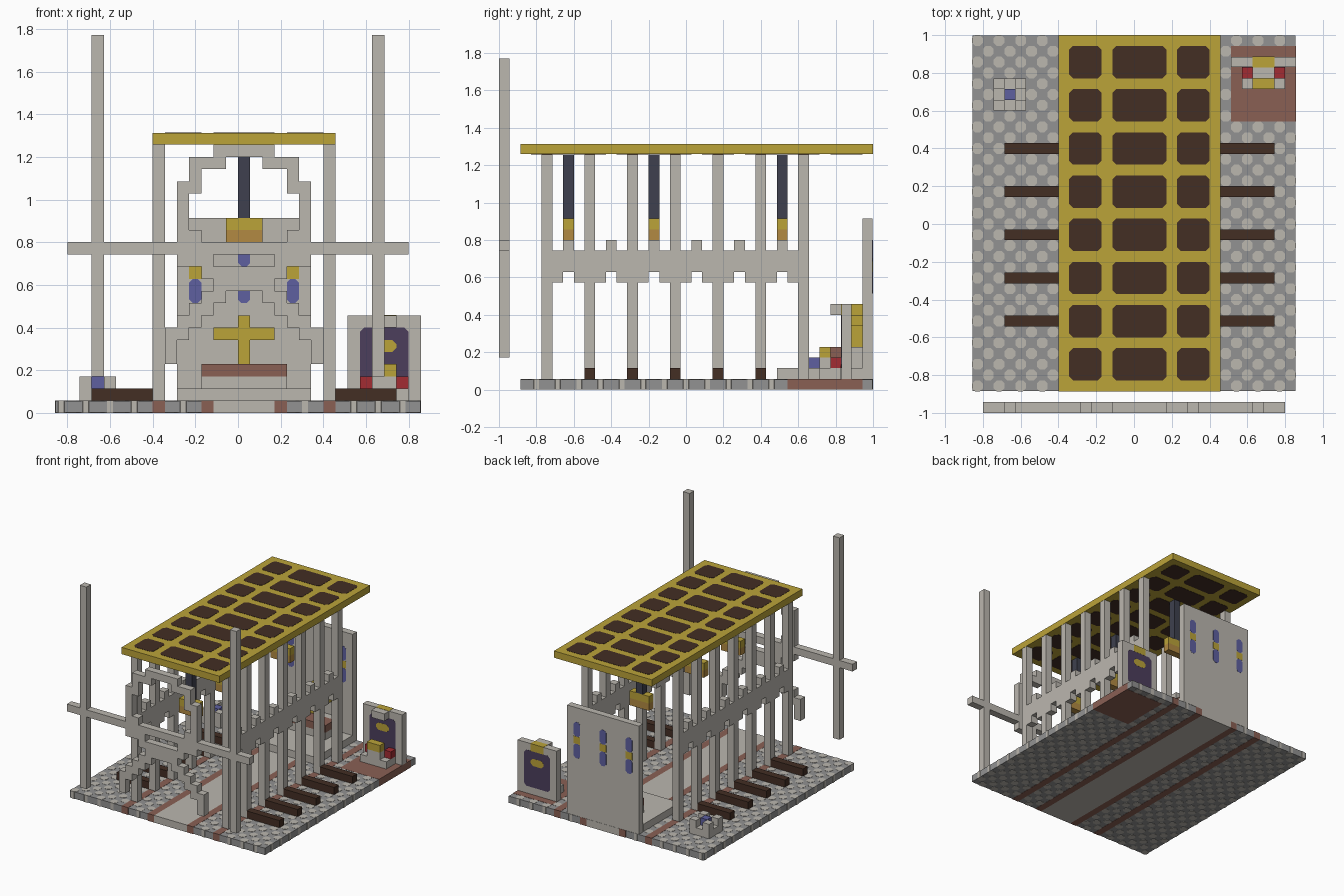
import bpy, bmesh
from mathutils import Vector

if "Cube" in bpy.data.objects:
    bpy.data.objects.remove(bpy.data.objects["Cube"], do_unlink=True)

V = 2 / 35                       # size of one building block
ORIGIN = Vector((-15, -17.5, 0))  # block (0,0,0) corner relative to the centre


def material(name, *rgb):
    lin = [((c / 255 + 0.055) / 1.055) ** 2.4 for c in rgb] + [1]
    m = bpy.data.materials.new(name)
    m.use_nodes = True
    m.diffuse_color = lin
    m.node_tree.nodes["Principled BSDF"].inputs["Base Color"].default_value = lin
    return m


STONE = material("pale_stone", 187, 183, 175)
PAVING = material("grey_paving", 146, 146, 146)
GOLD = material("gold", 187, 163, 57)
WOOD = material("dark_wood", 67, 46, 36)
CLAY = material("red_brown", 138, 96, 84)
GLASS = material("blue_glass", 94, 96, 160)
PURPLE = material("purple_cloth", 76, 62, 92)
RED = material("red_cloth", 162, 44, 50)
AMBER = material("amber", 178, 138, 66)
IRON = material("dark_iron", 62, 64, 78)


def part(name, mat, blocks, cut=0, axis=2):
    """One object from boxes (x0,x1,y0,y1,z0,z1) in block units;
    cut chamfers the edges running along the axis."""
    bm = bmesh.new()
    for x0, x1, y0, y1, z0, z1 in blocks:
        lo, hi = Vector((x0, y0, z0)), Vector((x1, y1, z1))
        verts = bmesh.ops.create_cube(bm, size=1)["verts"]
        for v in verts:
            v.co = (ORIGIN + (lo + hi) / 2 + v.co * (hi - lo)) * V
        if cut:
            edges = {e for v in verts for e in v.link_edges}
            along = [e for e in edges
                     if abs((e.verts[0].co - e.verts[1].co).normalized()[axis]) > 0.9]
            bmesh.ops.bevel(bm, geom=along, offset=cut * V, segments=1, affect='EDGES')
    mesh = bpy.data.meshes.new(name)
    bm.to_mesh(mesh)
    bm.free()
    mesh.materials.append(mat)
    obj = bpy.data.objects.new(name, mesh)
    bpy.context.collection.objects.link(obj)
    return obj


def cell(x, y, z, w=1, d=1, h=1):
    return (x, x + w, y, y + d, z, z + h)


E = 0.03  # tiny offset that keeps inlaid colours above their base

# Floor: paving slab with pale checks, clay strips and a pale aisle
STRIPS = (8, 12, 18, 22)
part("floor_slab", PAVING, [(E, 30 - E, 2 + E, 35 - E, E, 1 - E)])
part("floor_strips", CLAY, [(i, i + 1, 2, 35, 0, 1) for i in STRIPS])
part("floor_aisle", STONE, [(13, 18, 2, 35, 0, 1)])
part("chapel_floor", CLAY, [(24, 30, 27, 34, 0, 1)])


def is_paved(i, j):
    chapel = i >= 24 and 27 <= j < 34
    return not (i in STRIPS or 13 <= i < 18 or chapel)


part("floor_checks", STONE, [cell(i, j, 0) for i in range(30) for j in range(2, 35)
                             if (i + j) % 2 == 0 and is_paved(i, j)], cut=0.27)

# Roof with dark panels
part("roof", GOLD, [(8, 23, 2, 35, 22 + E, 23 - E)])
part("roof_panels", WOOD, [(a, b, j, j + 3, 22, 23)
                           for a, b in ((9, 12), (13, 18), (19, 22))
                           for j in range(3, 34, 4)], cut=0.35)

# Colonnades, pierced walls between the columns, and benches
for side, i, bench in (("right", 8, 3), ("left", 22, 23)):
    part(side + "_columns", STONE, [cell(i, j, 1, h=21) for j in range(4, 29, 4)])
    wall = []
    for j in range(4, 28, 4):
        wall += [cell(i, j + 1, 11, d=3, h=2), cell(i, j + 1, 10),
                 cell(i, j + 3, 10), cell(i, j + 2, 13)]
    part(side + "_arcade_wall", STONE, wall)
    part(side + "_benches", WOOD, [cell(bench, j, 1, w=5) for j in range(8, 25, 4)])

# Hanging lamps
LAMPS = (6, 14, 26)
part("lamp_rods", IRON, [cell(15, j, 16, h=6) for j in LAMPS])
part("lamp_tops", GOLD, [cell(14, j, 15, w=3) for j in LAMPS])
part("lamp_bowls", AMBER, [cell(14, j, 14, w=3) for j in LAMPS])

# Back wall with three windows
part("back_wall", STONE, [(10, 21, 34 + E, 35 - E, 1, 16)])
WINDOWS = (11, 15, 19)
part("window_glass", GLASS, [cell(i, 34, k, h=2) for i in WINDOWS for k in (9, 12)],
     cut=0.3, axis=1)
part("window_bands", GOLD, [cell(i, 34, 11) for i in WINDOWS])

# Sanctuary platform, altar and cross
part("platform", STONE, [(10, 21, 26, 34, 1, 2)])
part("altar_base", STONE, [(12, 19, 31, 33, 2, 3), (12, 19, 33, 34, 2, 4)])
part("altar_top", CLAY, [(12, 19, 31, 33, 3, 4)])
part("cross", GOLD, [cell(15, 33, 4, h=4), cell(13, 33, 6, w=2), cell(16, 33, 6, w=2)])

# Floating front screen: posts, crossbar and mirrored stepped tracery
part("screen_posts", STONE, [cell(i, 0, 3, h=28) for i in (3, 26)])
part("screen_crossbar", STONE, [(1, 29, 0, 1, 13, 14)])
HALF = [(11, 20, 3, 1), (11, 18, 1, 2), (10, 14, 1, 5), (11, 14, 1, 1),
        (10, 12, 3, 1), (12, 11, 2, 1), (13, 10, 1, 1), (12, 9, 2, 1),
        (11, 8, 2, 1), (10, 7, 2, 1), (9, 6, 2, 1), (9, 4, 1, 2)]
tracery = [cell(13, 0, 21, w=5), cell(14, 0, 10, w=3, h=2)]
for x, z, w, h in HALF:
    tracery += [cell(x, 0, z, w=w, h=h), cell(31 - x - w, 0, z, w=w, h=h)]
part("screen_tracery", STONE, tracery)

# Font
part("font_bowl", STONE, [cell(2, 28, 1, w=3, d=3)]
     + [cell(i, j, 2) for i in (2, 4) for j in (28, 30)])
part("font_water", GLASS, [cell(3, 29, 2)])

# Side chapel: back panel, canopy, lectern and seats
part("chapel_panel", STONE, [(24, 30, 32 + E, 33 - E, 1, 8)])
part("chapel_hanging", PURPLE, [(25, 29, 32 + E / 2, 33 - E / 2, 2, 7)], cut=0.35, axis=1)
part("chapel_emblem", GOLD, [cell(26, 32, 5, w=2)], cut=0.35, axis=1)
part("chapel_crest", GOLD, [(26, 28, 32, 33, 7, 8 + E)])
part("chapel_canopy", STONE, [cell(26, 31, 7, w=2)])
part("chapel_step", STONE, [cell(25, 30, 1, w=4, d=2)])
part("lectern", STONE, [cell(26, 30, 2, w=2)])
part("lectern_top", GOLD, [cell(26, 30, 3, w=2)])
part("chapel_seats", RED, [cell(i, 31, 2) for i in (25, 28)])
